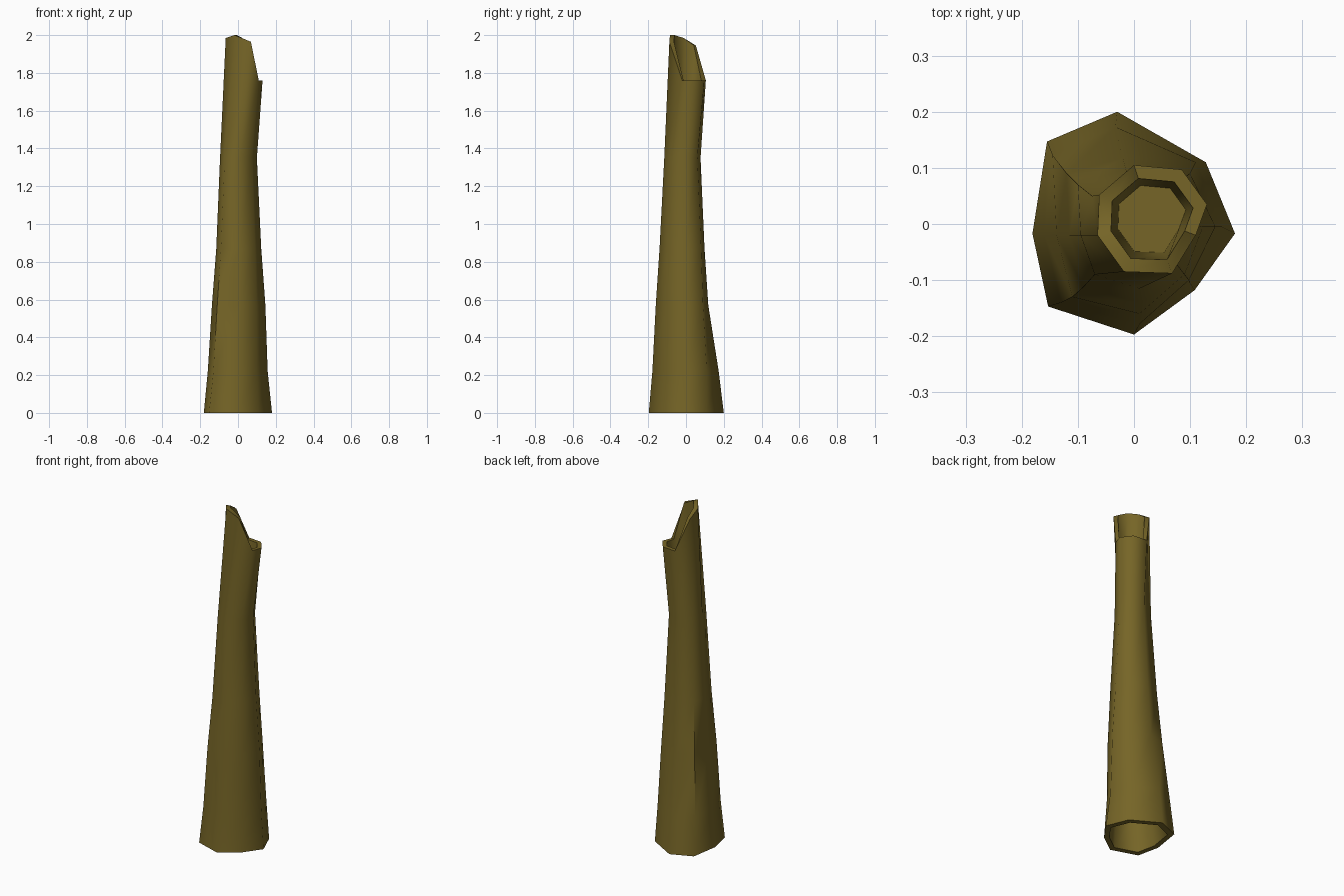
import bpy, bmesh, math

if "Cube" in bpy.data.objects:
    bpy.data.objects.remove(bpy.data.objects["Cube"])

mat = bpy.data.materials.new("olive bark")
mat.diffuse_color = (0.18, 0.13, 0.02, 1)
mat.use_nodes = True
mat.node_tree.nodes["Principled BSDF"].inputs["Base Color"].default_value = mat.diffuse_color

# Eight-sided cross-sections of the leaning trunk: height, outline (counter-clockwise from +x)
rings = [
    (0.00, [(.18, -.017), (.128, .11), (-.03, .20), (-.155, .147),
            (-.181, -.017), (-.153, -.147), (0, -.197), (.108, -.118)]),
    (0.22, [(.157, -.005), (.11, .11), (-.033, .173), (-.145, .122),
            (-.16, -.02), (-.13, -.14), (.01, -.178), (.10, -.105)]),
    (0.57, [(.145, -.005), (.10, .09), (-.02, .118), (-.12, .09),
            (-.138, -.02), (-.11, -.13), (.01, -.16), (.098, -.10)]),
    (0.87, [(.123, -.005), (.085, .08), (-.015, .098), (-.10, .07),
            (-.115, -.02), (-.09, -.112), (.01, -.14), (.09, -.09)]),
    (1.35, [(.10, 0), (.07, .06), (-.005, .077), (-.075, .05),
            (-.095, -.02), (-.07, -.09), (.01, -.115), (.075, -.07)]),
]
top = [(.13, .035), (.085, .097), (0, .105), (-.062, .052),
       (-.065, -.02), (-.018, -.085), (.068, -.088), (.11, -.02)]
top_z = [1.76, 1.76, 1.76, 1.945, 1.985, 2.0, 1.965, 1.76]   # snapped-off rim

bm = bmesh.new()


def ring(pts, zs, scale=1.0):
    cx = sum(p[0] for p in pts) / 8
    cy = sum(p[1] for p in pts) / 8
    return [bm.verts.new((cx + (x - cx) * scale, cy + (y - cy) * scale, z))
            for (x, y), z in zip(pts, zs)]


def bridge(a, b):
    for i in range(8):
        j = (i + 1) % 8
        bm.faces.new((a[i], a[j], b[j], b[i]))


# One continuous skin: bottom hollow, lower rim, bark, broken rim, top hollow
loops = [ring(rings[1][1], [.2] * 8, .78), ring(rings[0][1], [0] * 8, .83)]
loops += [ring(p, [z] * 8) for z, p in rings]
loops += [ring(top, top_z), ring(top, top_z, .75), ring(top, [1.6] * 8, .62)]
for a, b in zip(loops, loops[1:]):
    bridge(a, b)
bm.faces.new(loops[0][::-1])
bm.faces.new(loops[-1])
bmesh.ops.recalc_face_normals(bm, faces=bm.faces)

mesh = bpy.data.meshes.new("hollow_trunk")
bm.to_mesh(mesh)
bm.free()
mesh.materials.append(mat)
trunk = bpy.data.objects.new("hollow_trunk", mesh)
bpy.context.collection.objects.link(trunk)
bpy.context.view_layer.objects.active = trunk
trunk.select_set(True)
bpy.ops.object.shade_smooth_by_angle(angle=math.radians(60))
